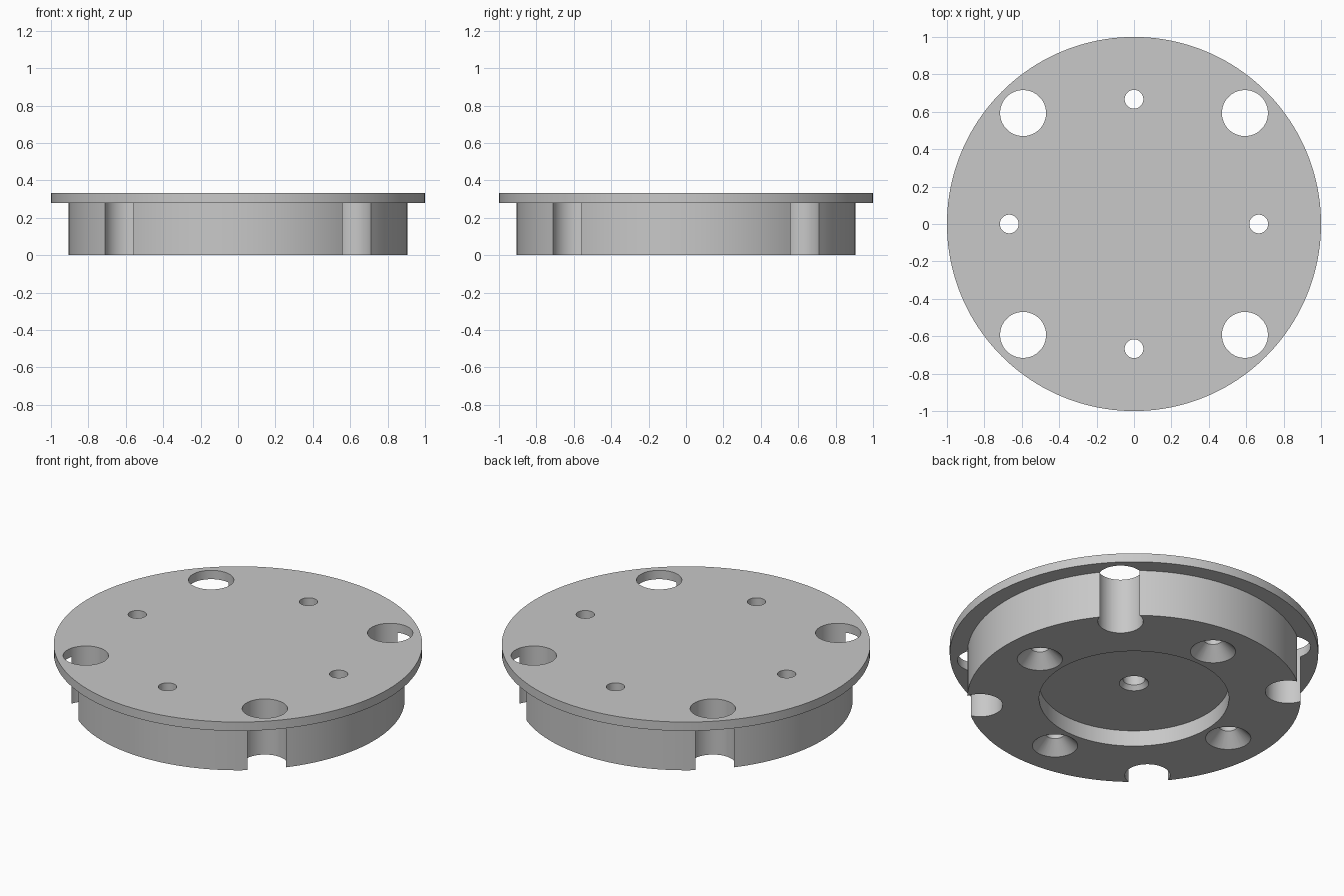
import bpy
import bmesh
from math import cos, sin, pi

if "Cube" in bpy.data.objects:
    bpy.data.objects.remove(bpy.data.objects["Cube"])

RIM_R, BODY_R = 1.0, 0.905
RIM_Z, TOP_Z = 0.28, 0.333
BIG_R, BIG_POS = 0.123, 0.593
SCREW_R, SINK_R, SCREW_POS = 0.05, 0.123, 0.667
OVER = 0.1

grey = bpy.data.materials.new("plain_grey")
grey.use_nodes = True
colour = (0.58, 0.58, 0.58, 1)
grey.diffuse_color = colour
grey.node_tree.nodes["Principled BSDF"].inputs["Base Color"].default_value = colour


def add_lathe(bm, profile, segments, x=0, y=0):
    """Closed solid turned about z; the profile starts and ends on the axis."""
    rings = []
    for r, z in profile:
        if r == 0:
            rings.append([bm.verts.new((x, y, z))])
        else:
            rings.append([bm.verts.new((x + r * cos(2 * pi * i / segments),
                                        y + r * sin(2 * pi * i / segments), z))
                          for i in range(segments)])
    for a, b in zip(rings, rings[1:]):
        for i in range(segments):
            j = (i + 1) % segments
            if len(a) == 1:
                bm.faces.new((a[0], b[j], b[i]))
            elif len(b) == 1:
                bm.faces.new((a[i], a[j], b[0]))
            else:
                bm.faces.new((a[i], a[j], b[j], b[i]))


def finish(bm, name):
    bmesh.ops.recalc_face_normals(bm, faces=bm.faces)
    mesh = bpy.data.meshes.new(name)
    bm.to_mesh(mesh)
    bm.free()
    mesh.materials.append(grey)
    obj = bpy.data.objects.new(name, mesh)
    bpy.context.collection.objects.link(obj)
    return obj


# Flanged disc with the round recess and blind centre hole underneath
bm = bmesh.new()
add_lathe(bm, [(0, 0.2), (0.06, 0.2), (0.06, 0.12), (0.08, 0.095),
               (0.515, 0.095), (0.515, 0), (BODY_R, 0), (BODY_R, RIM_Z),
               (RIM_R, RIM_Z), (RIM_R, TOP_Z), (0, TOP_Z)], 160)
disc = finish(bm, "flanged_disc")

# Drills: four large corner holes and four countersunk screw holes
bm = bmesh.new()
low, high = -OVER, TOP_Z + OVER
for sx in (-1, 1):
    for sy in (-1, 1):
        add_lathe(bm, [(0, low), (BIG_R, low), (BIG_R, high), (0, high)],
                  64, sx * BIG_POS, sy * BIG_POS)
sink_depth = SINK_R - SCREW_R
for k in range(4):
    add_lathe(bm, [(0, low), (SINK_R, low), (SINK_R, 0), (SCREW_R, sink_depth),
                   (SCREW_R, high), (0, high)], 48,
              SCREW_POS * cos(k * pi / 2), SCREW_POS * sin(k * pi / 2))
drills = finish(bm, "hole_drills")
drills.hide_render = True

# Cut the holes, then discard the drills
cut = disc.modifiers.new("holes", "BOOLEAN")
cut.operation = "DIFFERENCE"
cut.solver = "EXACT"
cut.object = drills
bpy.ops.object.select_all(action="DESELECT")
disc.select_set(True)
bpy.context.view_layer.objects.active = disc
bpy.ops.object.modifier_apply(modifier=cut.name)
bpy.data.objects.remove(drills)
bpy.ops.object.shade_smooth_by_angle(angle=pi / 6)
